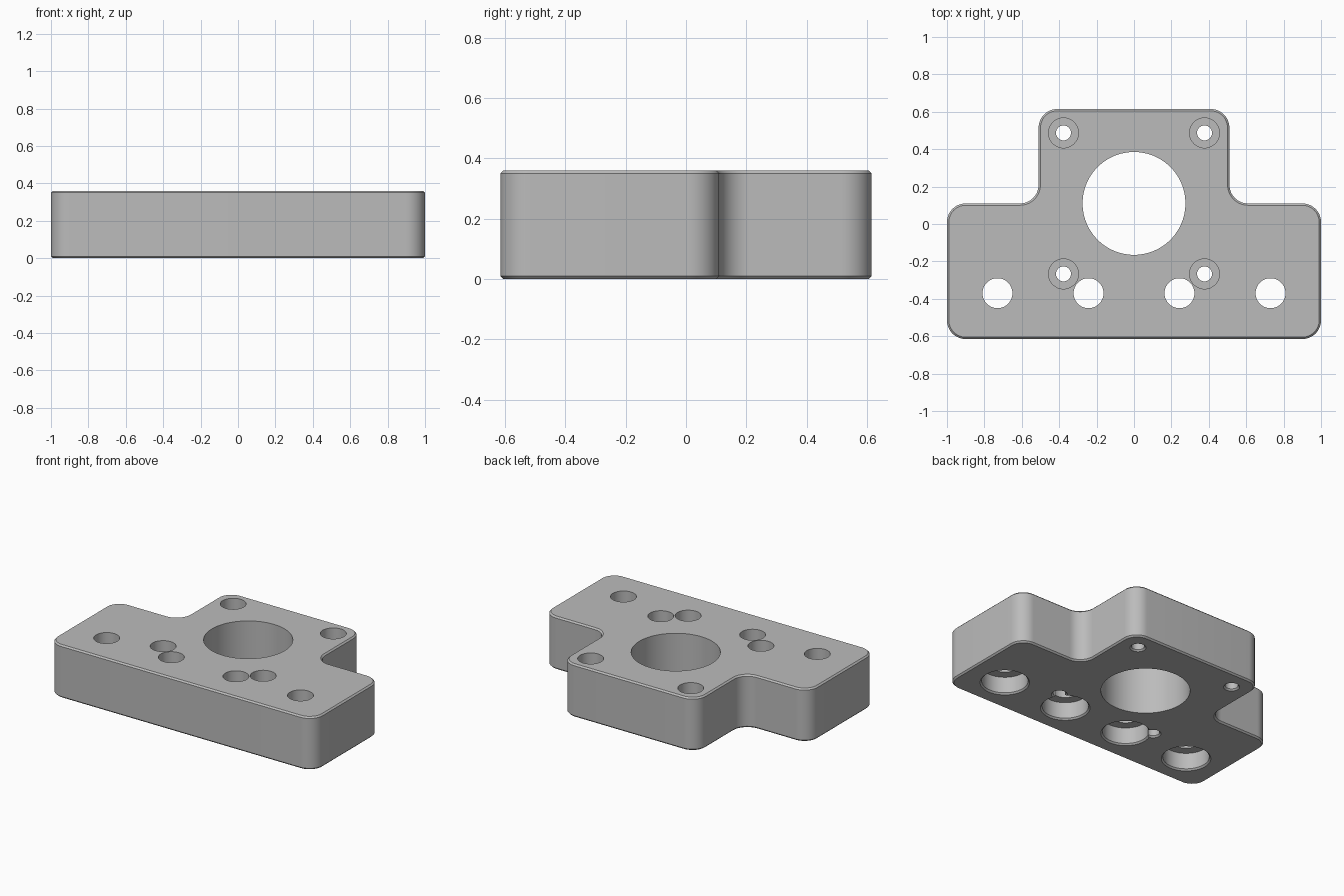
import bpy, bmesh, math
from mathutils import Vector

THICK = 0.36
CHAMFER = 0.01
FILLET = 0.1

default = bpy.data.objects.get("Cube")
if default:
    bpy.data.objects.remove(default, do_unlink=True)

grey = bpy.data.materials.new("machined_grey")
grey.use_nodes = True
grey.diffuse_color = (0.5, 0.5, 0.5, 1)
grey.node_tree.nodes["Principled BSDF"].inputs["Base Color"].default_value = (0.5, 0.5, 0.5, 1)


def new_object(name, bm):
    bmesh.ops.recalc_face_normals(bm, faces=bm.faces)
    mesh = bpy.data.meshes.new(name)
    bm.to_mesh(mesh)
    bm.free()
    mesh.materials.append(grey)
    obj = bpy.data.objects.new(name, mesh)
    bpy.context.collection.objects.link(obj)
    return obj


def rounded(corners, radius, steps=12):
    """Replace every right-angled corner with an arc, convex or concave."""
    points = []
    for i, corner in enumerate(corners):
        p = Vector(corner)
        a = (Vector(corners[i - 1]) - p).normalized()
        b = (Vector(corners[(i + 1) % len(corners)]) - p).normalized()
        centre = p + (a + b) * radius
        for k in range(steps + 1):
            t = math.pi / 2 * k / steps
            points.append(centre - (b * math.cos(t) + a * math.sin(t)) * radius)
    return points


def lathe(name, profile, x, y, segments=64):
    """Closed solid of revolution from (radius, z) rings, bottom to top."""
    bm = bmesh.new()
    rings = []
    for r, z in profile:
        angles = [math.tau * i / segments for i in range(segments)]
        rings.append([bm.verts.new((x + r * math.cos(t), y + r * math.sin(t), z)) for t in angles])
    for low, high in zip(rings, rings[1:]):
        for i in range(segments):
            j = (i + 1) % segments
            bm.faces.new((low[i], low[j], high[j], high[i]))
    bm.faces.new(rings[0][::-1])
    bm.faces.new(rings[-1])
    return new_object(name, bm)


# T-shaped plate with rounded corners
half = [(1, -0.615), (1, 0.11), (0.51, 0.11), (0.51, 0.615)]
outline = rounded(half + [(-x, y) for x, y in reversed(half)], FILLET)
bm = bmesh.new()
base = bm.faces.new([bm.verts.new((p.x, p.y, 0)) for p in outline])
top = bmesh.ops.extrude_face_region(bm, geom=[base])["geom"]
bmesh.ops.translate(bm, vec=(0, 0, THICK), verts=[v for v in top if isinstance(v, bmesh.types.BMVert)])
plate = new_object("mounting_plate", bm)

# Chamfered top and bottom rims
bevel = plate.modifiers.new("rim_chamfer", "BEVEL")
bevel.width = CHAMFER
bevel.segments = 1
bevel.limit_method = "ANGLE"
bevel.angle_limit = math.radians(40)

# Hole shapes
OUT = 0.05


def bottom_mouth(r):
    return [(r + CHAMFER, -OUT), (r + CHAMFER, 0), (r, CHAMFER)]


bore = [(0.275, -OUT), (0.275, THICK + OUT)]
screw = bottom_mouth(0.04) + [(0.04, 0.16), (0.08, 0.16), (0.08, THICK + OUT)]
bolt = bottom_mouth(0.143) + [(0.143, 0.12), (0.08, 0.12), (0.08, THICK + OUT)]

cutters = [lathe("bore_cutter", bore, 0, 0.11, 96)]
for side in (-1, 1):
    for y in (0.487, -0.267):
        cutters.append(lathe("screw_cutter", screw, side * 0.377, y))
    for x in (0.243, 0.73):
        cutters.append(lathe("bolt_cutter", bolt, side * x, -0.37))

for cutter in cutters:
    cutter.hide_render = True
    cut = plate.modifiers.new("hole", "BOOLEAN")
    cut.operation = "DIFFERENCE"
    cut.solver = "EXACT"
    cut.object = cutter

# Bake the cuts, then drop the cutters
bpy.context.view_layer.update()
evaluated = plate.evaluated_get(bpy.context.evaluated_depsgraph_get())
finished = bpy.data.meshes.new_from_object(evaluated)
plate.modifiers.clear()
plate.data = finished
finished.name = "mounting_plate"
for cutter in cutters:
    bpy.data.objects.remove(cutter, do_unlink=True)

bpy.ops.object.select_all(action="DESELECT")
plate.select_set(True)
bpy.context.view_layer.objects.active = plate
bpy.ops.object.shade_smooth_by_angle(angle=math.radians(30))
